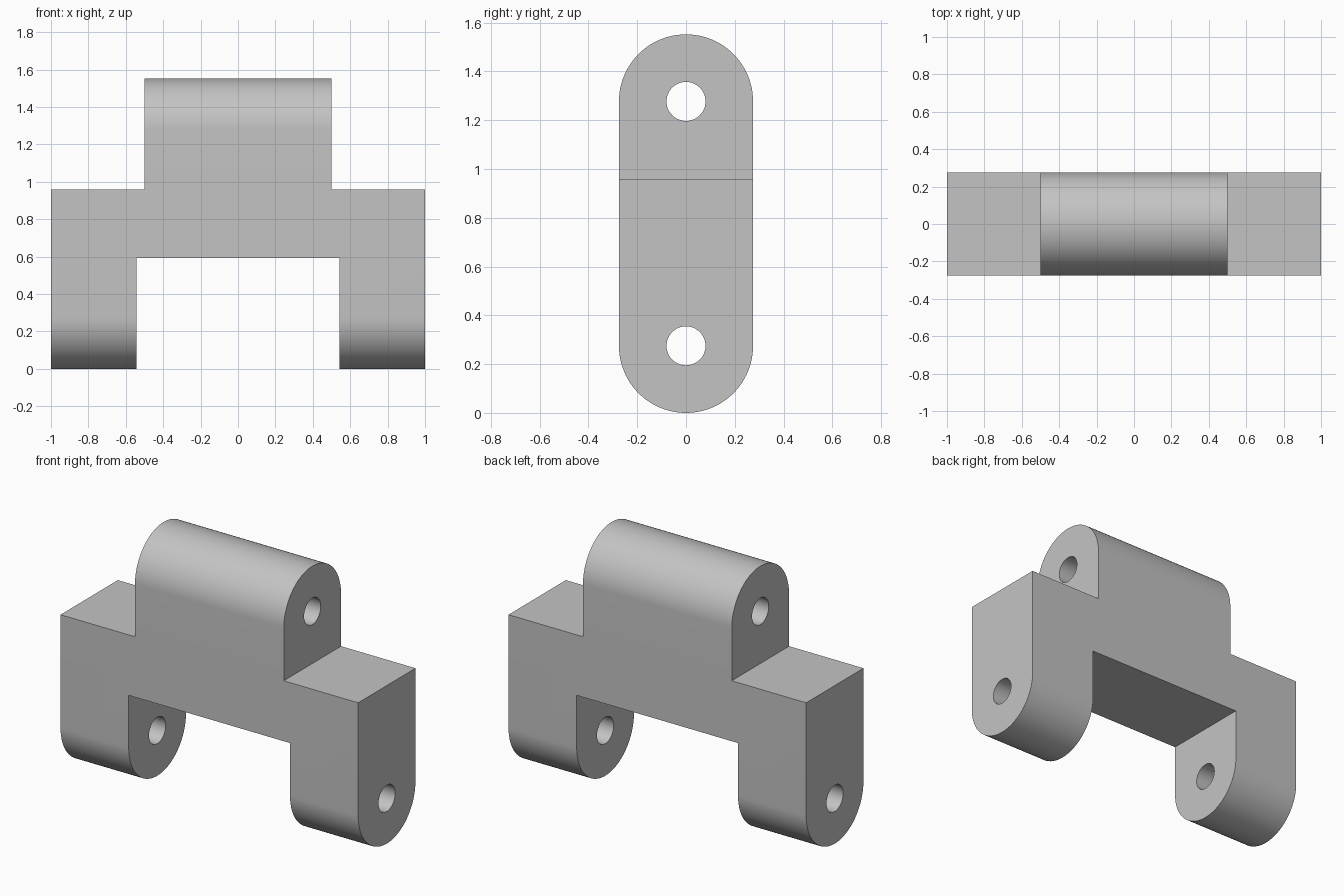
import bpy, bmesh
from math import cos, sin, pi

cube = bpy.data.objects.get("Cube")
if cube:
    bpy.data.objects.remove(cube, do_unlink=True)

R = 0.275                      # half depth and end radius
LOW, HIGH = R, 1.277           # heights of the two pin holes
SHOULDER, ARCH = 0.96, 0.593   # heights of the shoulders and the gap
SEG = 48

grey = bpy.data.materials.new("light grey")
grey.use_nodes = True
colour = (0.55, 0.55, 0.55, 1)
grey.diffuse_color = colour
grey.node_tree.nodes["Principled BSDF"].inputs["Base Color"].default_value = colour


def extrude_x(name, outline, x0, x1):
    """Solid from a (y, z) outline swept along x."""
    bm = bmesh.new()
    face = bm.faces.new([bm.verts.new((x0, y, z)) for y, z in outline])
    result = bmesh.ops.extrude_face_region(bm, geom=[face])
    moved = [v for v in result["geom"] if isinstance(v, bmesh.types.BMVert)]
    bmesh.ops.translate(bm, vec=(x1 - x0, 0, 0), verts=moved)
    bmesh.ops.recalc_face_normals(bm, faces=bm.faces)
    mesh = bpy.data.meshes.new(name)
    bm.to_mesh(mesh)
    bm.free()
    mesh.materials.append(grey)
    obj = bpy.data.objects.new(name, mesh)
    bpy.context.collection.objects.link(obj)
    return obj


def arc(z, radius, start, end, steps):
    angles = [start + (end - start) * i / steps for i in range(steps + 1)]
    return [(radius * cos(a), z + radius * sin(a)) for a in angles]


def slab(z0, z1):
    return [(-1, z0), (1, z0), (1, z1), (-1, z1)]


# Round-ended bar across the full width
bar = arc(HIGH, R, 0, pi, SEG) + arc(LOW, R, pi, 2 * pi, SEG)
bracket = extrude_x("hinge_bracket", bar, -1, 1)

# Shoulders, gap between the legs, and pin holes
cutters = [extrude_x("leg_gap_cutter", slab(-1, ARCH), -0.542, 0.542)]
for side, name in ((-1, "right"), (1, "left")):
    cutters.append(extrude_x(name + "_shoulder_cutter", slab(SHOULDER, 2), side * 0.5, side * 2))
for z, name in ((LOW, "lower"), (HIGH, "upper")):
    circle = arc(z, 0.08, 0, 2 * pi, SEG)[:-1]
    cutters.append(extrude_x(name + "_hole_cutter", circle, -1.5, 1.5))

bpy.ops.object.select_all(action="DESELECT")
bpy.context.view_layer.objects.active = bracket
bracket.select_set(True)
for cutter in cutters:
    cutter.hide_render = True
    mod = bracket.modifiers.new(cutter.name, "BOOLEAN")
    mod.operation = "DIFFERENCE"
    mod.solver = "EXACT"
    mod.object = cutter
    bpy.ops.object.modifier_apply(modifier=mod.name)
    bpy.data.objects.remove(cutter, do_unlink=True)

bpy.ops.object.shade_smooth_by_angle(angle=pi / 6)
